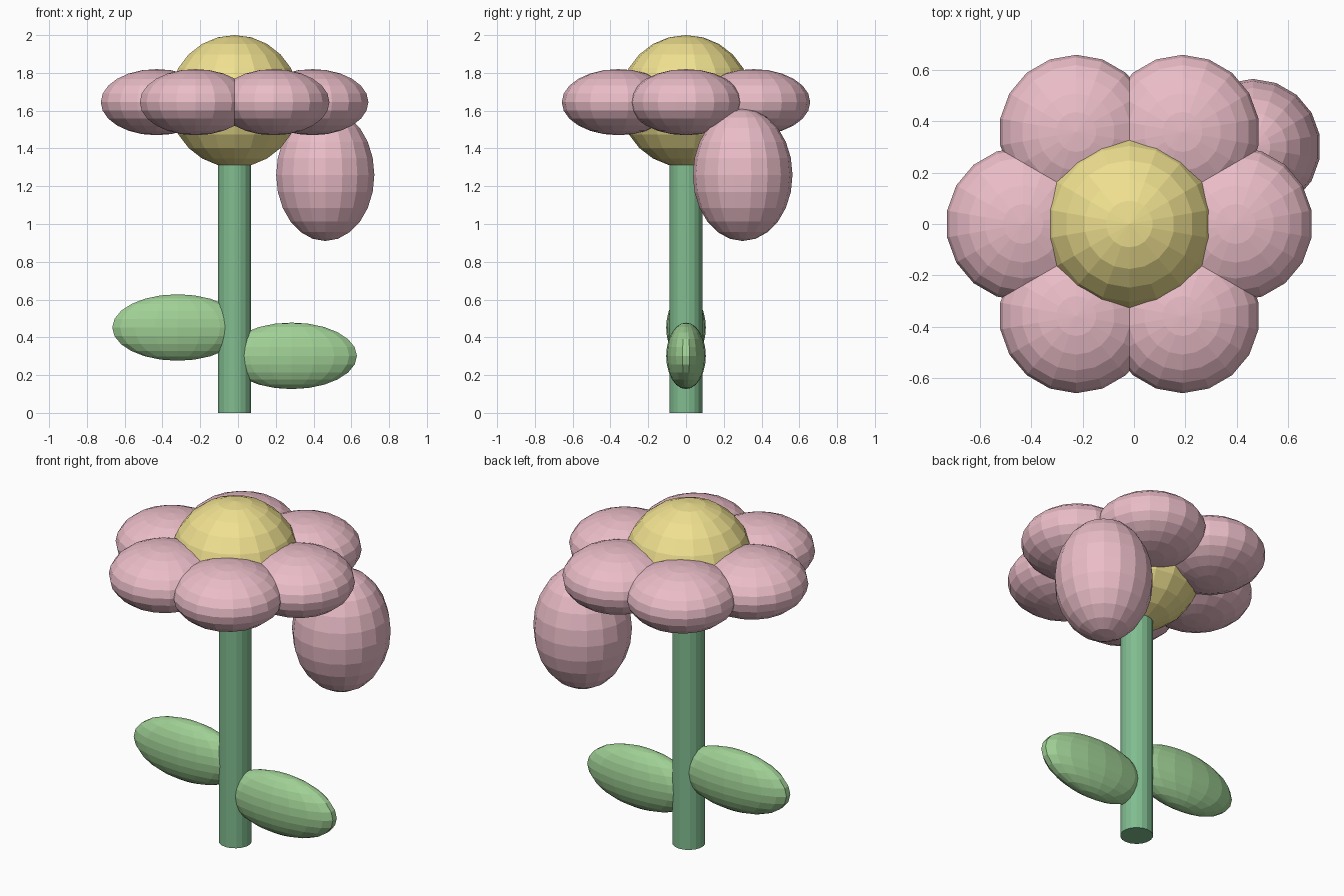
import bpy
from math import cos, sin, radians

if "Cube" in bpy.data.objects:
    bpy.data.objects.remove(bpy.data.objects["Cube"])

CX = -0.018  # stem axis


def material(name, rgb):
    m = bpy.data.materials.new(name)
    m.diffuse_color = (*rgb, 1)
    m.use_nodes = True
    m.node_tree.nodes["Principled BSDF"].inputs["Base Color"].default_value = m.diffuse_color
    return m


PINK = material("petal_pink", (0.83, 0.51, 0.58))
YELLOW = material("centre_yellow", (0.87, 0.75, 0.28))
STEM = material("stem_green", (0.22, 0.51, 0.28))
LEAF = material("leaf_green", (0.35, 0.63, 0.30))


def finish(name, mat):
    ob = bpy.context.object
    ob.name = name
    ob.data.materials.append(mat)
    return ob


def ellipsoid(name, centre, radii, mat):
    bpy.ops.mesh.primitive_uv_sphere_add(segments=18, ring_count=12, radius=1, location=centre)
    ob = finish(name, mat)
    ob.scale = radii
    return ob


# Stem
bpy.ops.mesh.primitive_cylinder_add(vertices=18, radius=0.088, depth=1.4, location=(CX, 0, 0.7))
finish("stem", STEM)

# Flower centre
ellipsoid("flower_centre", (CX, 0, 1.65), (0.35, 0.35, 0.35), YELLOW)

# Ring of six petals
for i in range(6):
    a = radians(60 * i)
    ellipsoid(f"petal_{i + 1}", (CX + 0.413 * cos(a), 0.413 * sin(a), 1.645),
              (0.30, 0.30, 0.175), PINK)

# Drooping petal at the back right
ellipsoid("drooping_petal", (0.462, 0.30, 1.26), (0.264, 0.264, 0.35), PINK)

# Leaves
for side, name, z in ((-1, "left_leaf", 0.452), (1, "right_leaf", 0.302)):
    ellipsoid(name, (CX + side * 0.302, 0, z), (0.351, 0.105, 0.176), LEAF)
